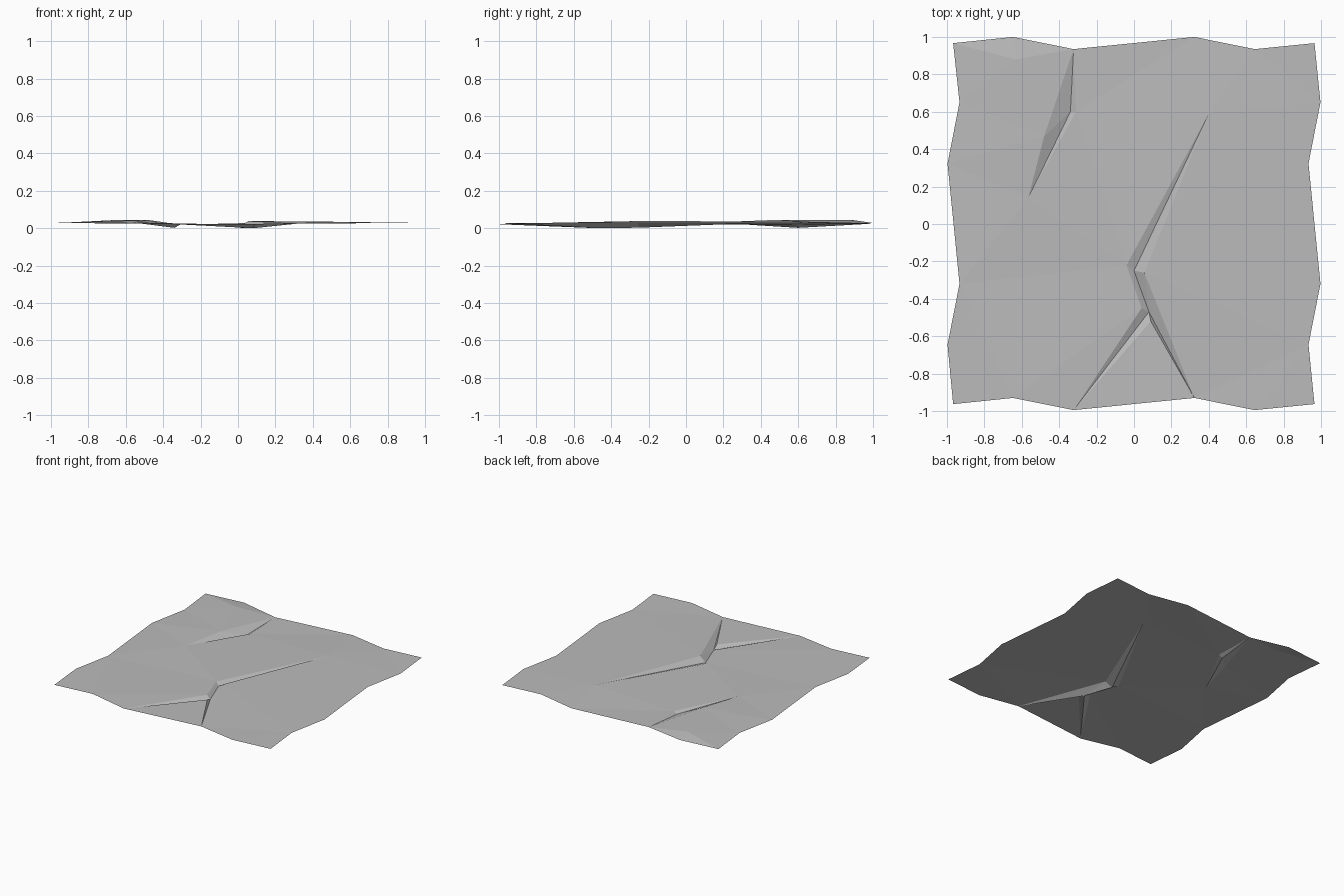
import bpy
from mathutils import Vector
from mathutils.geometry import delaunay_2d_cdt

old = bpy.data.objects.get("Cube")
if old:
    bpy.data.objects.remove(old)

# Wavy outline: each side repeats on the opposite side so the sheet tiles
ROW = [(-.967, .967, .028), (-.647, 1, .028), (-.323, .935, .021),
       (.323, 1, .025), (.645, .935, .028)]
COLUMN = [(.965, .967, .028), (.997, .65, .028), (.933, .323, .028),
          (.997, -.32, .028), (.933, -.645, .028)]
outline = (ROW + COLUMN + [(.965, -.963, .028)]
           + [(x, y - 1.93, z) for x, y, z in ROW[:0:-1]]
           + [(-.967, -.963, .028)]
           + [(x - 1.93, y, z) for x, y, z in COLUMN[:0:-1]])

# Crease ends lying on the outline
back_end = ROW[2]
left_end = (ROW[2][0], ROW[2][1] - 1.93, ROW[2][2])
right_end = (ROW[3][0], ROW[3][1] - 1.93, ROW[3][2])

# Short crack, near the back left corner
short_tip = (-.565, .14, .031)
swell = (-.63, .88, .045)
short_high = (-.48, .47, .044)
short_floor = (-.34, .6, .002)
short_low = (-.31, .6, .019)

# Long forked crack, across the middle
long_tip = (.4, .59, .036)
rim_bend, rim_fork = (-.04, -.22, .02), (.04, -.45, .021)
floor_bend, floor_fork = (0, -.25, .003), (.08, -.47, 0)
high_bend = (.055, -.26, .038)
wedge_point = (.09, -.52, .022)

paths = [
    outline + outline[:1],
    [back_end, short_high, short_tip],
    [back_end, short_floor, short_tip],
    [back_end, short_low, short_tip],
    [outline[0], swell, back_end],
    [swell, short_high],
    [long_tip, rim_bend, rim_fork, left_end],
    [long_tip, floor_bend, floor_fork, left_end],
    [long_tip, high_bend, right_end],
    [floor_fork, right_end],
    [left_end, wedge_point, right_end],
    [short_tip, rim_bend],
]

# Triangulate the sheet along the creases
points = list(dict.fromkeys(p for path in paths for p in path))
edges = [(points.index(a), points.index(b))
         for path in paths for a, b in zip(path, path[1:])]
flat, _, faces, source, _, _ = delaunay_2d_cdt(
    [Vector(p[:2]) for p in points], edges, [], 1, 1e-5)
verts = [(v.x, v.y, points[s[0]][2] if s else .025)
         for v, s in zip(flat, source)]

mesh = bpy.data.meshes.new("cracked_ground")
mesh.from_pydata(verts, [], faces)
ground = bpy.data.objects.new("cracked_ground", mesh)
bpy.context.collection.objects.link(ground)

# Stone colour
stone = bpy.data.materials.new("grey_stone")
stone.use_nodes = True
grey = (.5, .5, .5, 1)
stone.diffuse_color = grey
shader = next(n for n in stone.node_tree.nodes if n.type == "BSDF_PRINCIPLED")
shader.inputs["Base Color"].default_value = grey
shader.inputs["Roughness"].default_value = .9
mesh.materials.append(stone)
